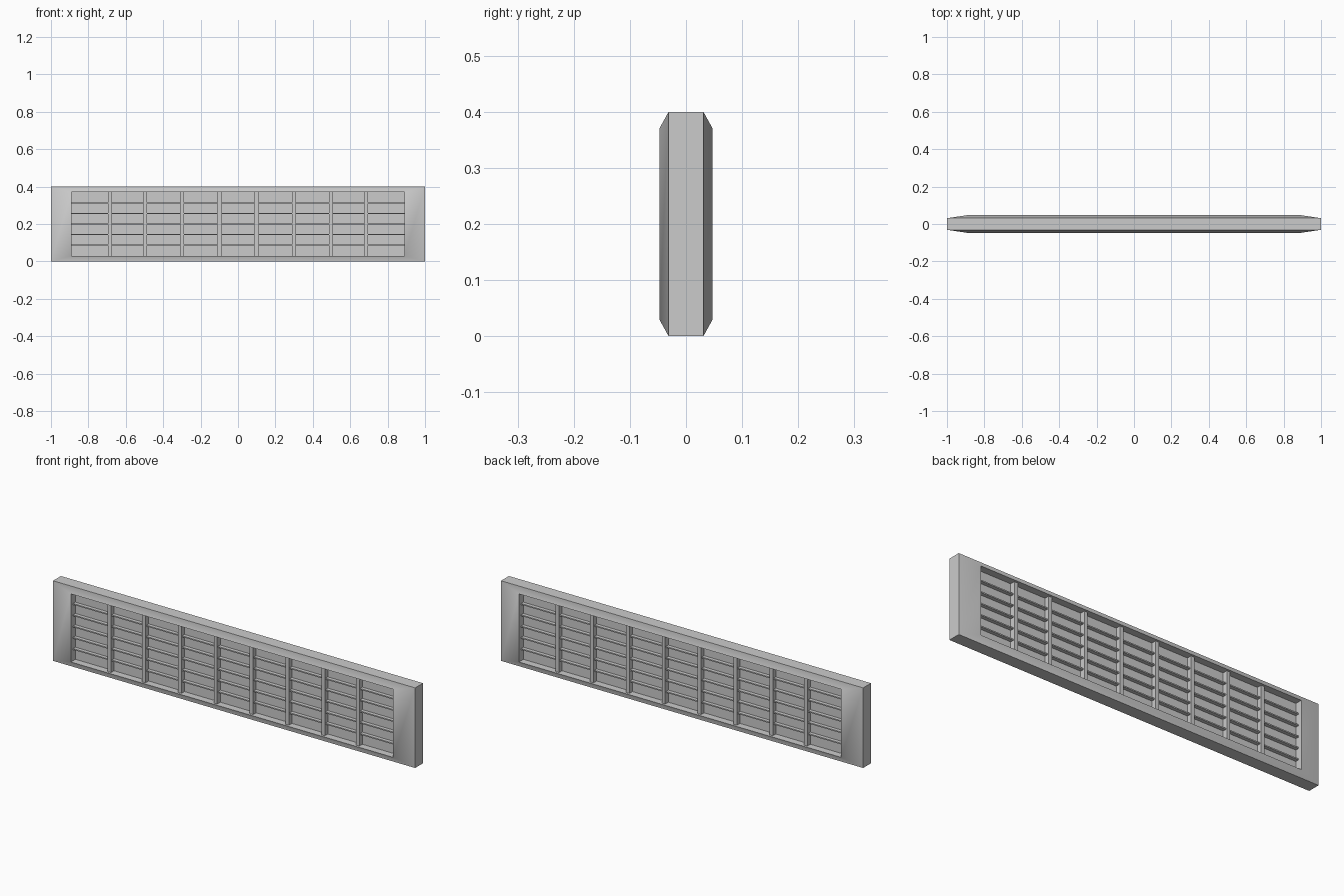
import bpy, bmesh, math

if "Cube" in bpy.data.objects:
    bpy.data.objects.remove(bpy.data.objects["Cube"])

OPEN_X, OPEN_Z, MID_Z = 0.89, 0.17, 0.2   # half size of opening, mid height
PANEL_Y = 0.012


def make_object(name, bm):
    bmesh.ops.recalc_face_normals(bm, faces=bm.faces)
    mesh = bpy.data.meshes.new(name)
    bm.to_mesh(mesh)
    bm.free()
    obj = bpy.data.objects.new(name, mesh)
    bpy.context.collection.objects.link(obj)
    return obj


def box(name, centre, size):
    bm = bmesh.new()
    bmesh.ops.create_cube(bm, size=1)
    for v in bm.verts:
        v.co = [c + s * k for c, s, k in zip(centre, size, v.co)]
    return make_object(name, bm)


# Bevelled frame: rectangular rings from the front recess round to the back recess
bm = bmesh.new()
half = [(OPEN_X, OPEN_Z, PANEL_Y), (OPEN_X, OPEN_Z, 0.0475), (1.0, 0.2, 0.031)]
sections = [(x, -y, z) for x, z, y in half] + [(x, y, z) for x, z, y in reversed(half)]
rings = [[bm.verts.new((sx * x, y, MID_Z + sz * z))
          for sx, sz in ((-1, -1), (1, -1), (1, 1), (-1, 1))]
         for x, y, z in sections]
for a, b in zip(rings, rings[1:]):
    for i in range(4):
        j = (i + 1) % 4
        bm.faces.new((a[i], a[j], b[j], b[i]))
# Recessed panel on both faces
bm.faces.new(rings[0])
bm.faces.new(rings[-1])
frame = make_object("grille_frame", bm)
bpy.context.view_layer.objects.active = frame
frame.select_set(True)
bpy.ops.object.shade_smooth_by_angle(angle=math.radians(40))

# Horizontal slats, standing out of the panel front and back
for i in range(-2, 3):
    box("slat", (0, 0, MID_Z + i * 0.0562), (2 * OPEN_X, 0.06, 0.006))

# Vertical dividers
for x in (0.099, 0.297, 0.495, 0.686):
    for side in (-1, 1):
        box("divider", (side * x, 0, MID_Z), (0.019, 0.072, 2 * OPEN_Z))
